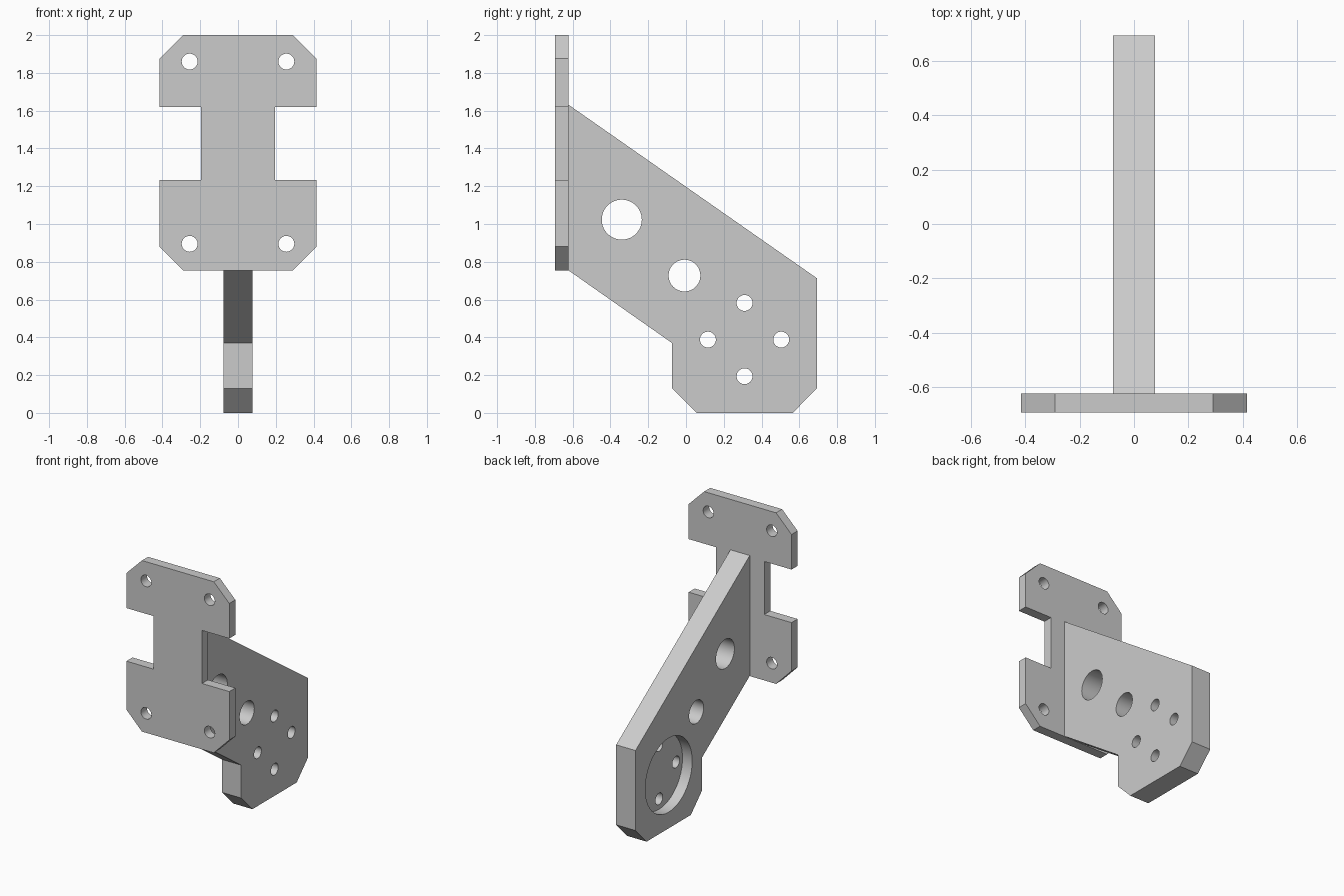
import bpy, bmesh, math
from mathutils import Matrix, Vector

cube = bpy.data.objects.get("Cube")
if cube:
    bpy.data.objects.remove(cube, do_unlink=True)

GREY = (0.6, 0.6, 0.6, 1.0)
metal = bpy.data.materials.new("plain grey")
metal.use_nodes = True
metal.diffuse_color = GREY
metal.node_tree.nodes["Principled BSDF"].inputs["Base Color"].default_value = GREY


def make_object(name, bm):
    bmesh.ops.recalc_face_normals(bm, faces=bm.faces)
    mesh = bpy.data.meshes.new(name)
    bm.to_mesh(mesh)
    bm.free()
    mesh.materials.append(metal)
    obj = bpy.data.objects.new(name, mesh)
    bpy.context.collection.objects.link(obj)
    return obj


def prism(name, points, depth):
    """Extrude a closed outline of 3D points along the depth vector."""
    bm = bmesh.new()
    face = bm.faces.new([bm.verts.new(p) for p in points])
    new = bmesh.ops.extrude_face_region(bm, geom=[face])["geom"]
    verts = [g for g in new if isinstance(g, bmesh.types.BMVert)]
    bmesh.ops.translate(bm, verts=verts, vec=depth)
    return make_object(name, bm)


def drill(obj, holes, axis, length):
    """Cut round holes, each (centre, radius), along an axis."""
    turn = Vector(axis).to_track_quat('Z', 'Y').to_matrix().to_4x4()
    for centre, radius in holes:
        bm = bmesh.new()
        bmesh.ops.create_cone(bm, cap_ends=True, segments=48, radius1=radius,
                              radius2=radius, depth=length,
                              matrix=Matrix.Translation(centre) @ turn)
        cutter = make_object("hole_cutter", bm)
        cutter.hide_render = True
        mod = obj.modifiers.new("hole", 'BOOLEAN')
        mod.operation, mod.solver, mod.object = 'DIFFERENCE', 'EXACT', cutter
        bpy.context.view_layer.objects.active = obj
        bpy.ops.object.modifier_apply(modifier=mod.name)
        bpy.data.objects.remove(cutter, do_unlink=True)


def finish(obj):
    bpy.ops.object.select_all(action='DESELECT')
    obj.select_set(True)
    bpy.context.view_layer.objects.active = obj
    bpy.ops.object.shade_smooth_by_angle(angle=math.radians(30))


FRONT, JOIN = -0.693, -0.623
HALF = 0.078
BOLT = 0.042

# Mounting plate: chamfered, with a notch in each side
half_outline = [(0.29, 0.753), (0.415, 0.88), (0.415, 1.233), (0.195, 1.233),
                (0.195, 1.62), (0.415, 1.62), (0.415, 1.875), (0.29, 2.0)]
outline = half_outline + [(-x, z) for x, z in reversed(half_outline)]
plate = prism("mounting_plate", [(x, FRONT, z) for x, z in outline],
              (0, JOIN - FRONT, 0))
drill(plate, [((x, FRONT, z), BOLT) for x in (-0.256, 0.256) for z in (0.895, 1.86)],
      (0, 1, 0), 0.5)
finish(plate)

# Sloping arm with a chamfered foot
profile = [(JOIN, 0.755), (-0.074, 0.37), (-0.074, 0.13), (0.055, 0), (0.565, 0),
           (0.693, 0.13), (0.693, 0.713), (JOIN, 1.632)]
arm = prism("support_arm", [(-HALF, y, z) for y, z in profile], (2 * HALF, 0, 0))

# Round recess on the right face of the foot, half the thickness deep
hub_y, hub_z, ring = 0.31, 0.388, 0.194
drill(arm, [((-HALF, hub_y, hub_z), 0.27)], (1, 0, 0), 2 * HALF)

# Two large holes and a ring of four bolt holes
holes = [((0, -0.34, 1.023), 0.106), ((0, -0.008, 0.727), 0.084)]
for i in range(4):
    a = i * math.pi / 2
    holes.append(((0, hub_y + ring * math.cos(a), hub_z + ring * math.sin(a)), BOLT))
drill(arm, holes, (1, 0, 0), 0.5)
finish(arm)
